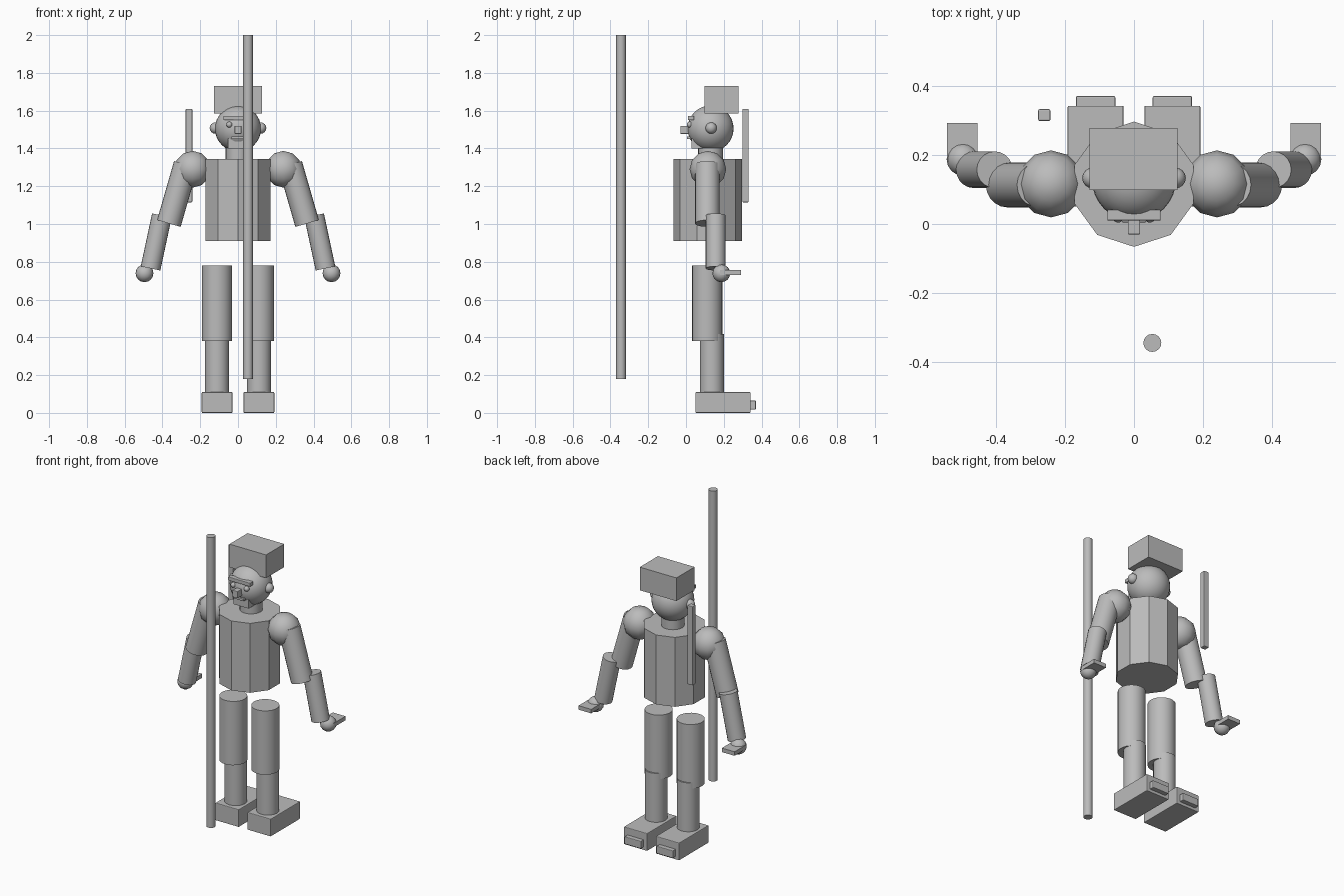
import bpy
import bmesh
from mathutils import Vector, Matrix

cube = bpy.data.objects.get("Cube")
if cube:
    bpy.data.objects.remove(cube, do_unlink=True)

grey = bpy.data.materials.new("plain_grey")
grey.use_nodes = True
colour = (0.5, 0.5, 0.5, 1)
grey.diffuse_color = colour
grey.node_tree.nodes["Principled BSDF"].inputs["Base Color"].default_value = colour


def finish(name, bm, angle=None):
    """Turn a bmesh into a named object, smoothed below the given angle."""
    mesh = bpy.data.meshes.new(name)
    bm.to_mesh(mesh)
    bm.free()
    mesh.materials.append(grey)
    obj = bpy.data.objects.new(name, mesh)
    bpy.context.collection.objects.link(obj)
    if angle:
        bpy.ops.object.select_all(action="DESELECT")
        obj.select_set(True)
        bpy.context.view_layer.objects.active = obj
        bpy.ops.object.shade_smooth_by_angle(angle=angle)
    return obj


def box(name, low, high, bevel=0):
    low, high = Vector(low), Vector(high)
    bm = bmesh.new()
    bmesh.ops.create_cube(bm, size=1, matrix=Matrix.Translation((low + high) / 2)
                          @ Matrix.Diagonal((*(high - low), 1)))
    if bevel:
        bmesh.ops.bevel(bm, geom=bm.edges[:], offset=bevel, segments=2,
                        profile=0.5, affect="EDGES")
    return finish(name, bm)


def rod(name, start, end, radius, sides=20):
    start, end = Vector(start), Vector(end)
    axis = end - start
    turn = Vector((0, 0, 1)).rotation_difference(axis).to_matrix().to_4x4()
    bm = bmesh.new()
    bmesh.ops.create_cone(bm, cap_ends=True, segments=sides, radius1=radius, radius2=radius,
                          depth=axis.length, matrix=Matrix.Translation((start + end) / 2) @ turn)
    return finish(name, bm, 0.52)


def ball(name, centre, radius, sides=24):
    bm = bmesh.new()
    bmesh.ops.create_uvsphere(bm, u_segments=sides, v_segments=sides // 2, radius=radius,
                              matrix=Matrix.Translation(centre))
    return finish(name, bm, 1.2)


# Torso, neck and head
rod("torso", (0, 0.115, 0.91), (0, 0.115, 1.345), 0.181, 10)
rod("neck", (0, 0.13, 1.33), (0, 0.13, 1.43), 0.066)
ball("head", (0, 0.13, 1.505), 0.122, 32)
box("hat", (-0.128, 0.098, 1.585), (0.126, 0.278, 1.73))

# Face
box("brow", (-0.077, 0.01, 1.55), (0.077, 0.042, 1.573), 0.003)
box("nose", (-0.018, -0.03, 1.477), (0.018, 0.03, 1.52), 0.003)
box("mouth", (-0.035, 0.005, 1.45), (0.035, 0.045, 1.464), 0.002)
box("chin", (-0.053, 0.03, 1.4), (0.053, 0.11, 1.453))

# Mirrored parts
for side, s in (("left", 1), ("right", -1)):
    ball(side + "_eye", (s * 0.046, 0.02, 1.526), 0.016, 16)
    ball(side + "_ear", (s * 0.12, 0.133, 1.508), 0.03, 16)

    # Arm and flat hand
    ball(side + "_shoulder", (s * 0.24, 0.116, 1.29), 0.097, 12)
    rod(side + "_upper_arm", (s * 0.276, 0.113, 1.315), (s * 0.366, 0.113, 1.003), 0.065)
    rod(side + "_forearm", (s * 0.403, 0.157, 1.045), (s * 0.463, 0.157, 0.765), 0.053)
    ball(side + "_hand", (s * 0.495, 0.187, 0.739), 0.047, 16)
    for i in range(4):
        x = s * (0.497 + (i - 1.5) * 0.022)
        box(f"{side}_finger_{i + 1}", (x - 0.011, 0.18, 0.731), (x + 0.011, 0.292, 0.756))

    # Leg and foot
    rod(side + "_thigh", (s * 0.111, 0.112, 0.38), (s * 0.111, 0.112, 0.78), 0.08, 24)
    rod(side + "_shin", (s * 0.111, 0.137, 0.1), (s * 0.111, 0.137, 0.417), 0.064, 24)
    x = s * 0.111
    box(side + "_foot", (x - 0.081, 0.05, 0), (x + 0.081, 0.342, 0.11), 0.004)
    box(side + "_heel_block", (x - 0.057, 0.33, 0.018), (x + 0.057, 0.37, 0.065), 0.004)

# Long staff in front and short rod behind the shoulder
rod("staff", (0.053, -0.344, 0.18), (0.053, -0.344, 2), 0.026, 16)
box("back_rod", (-0.277, 0.298, 1.115), (-0.242, 0.332, 1.61), 0.004)
